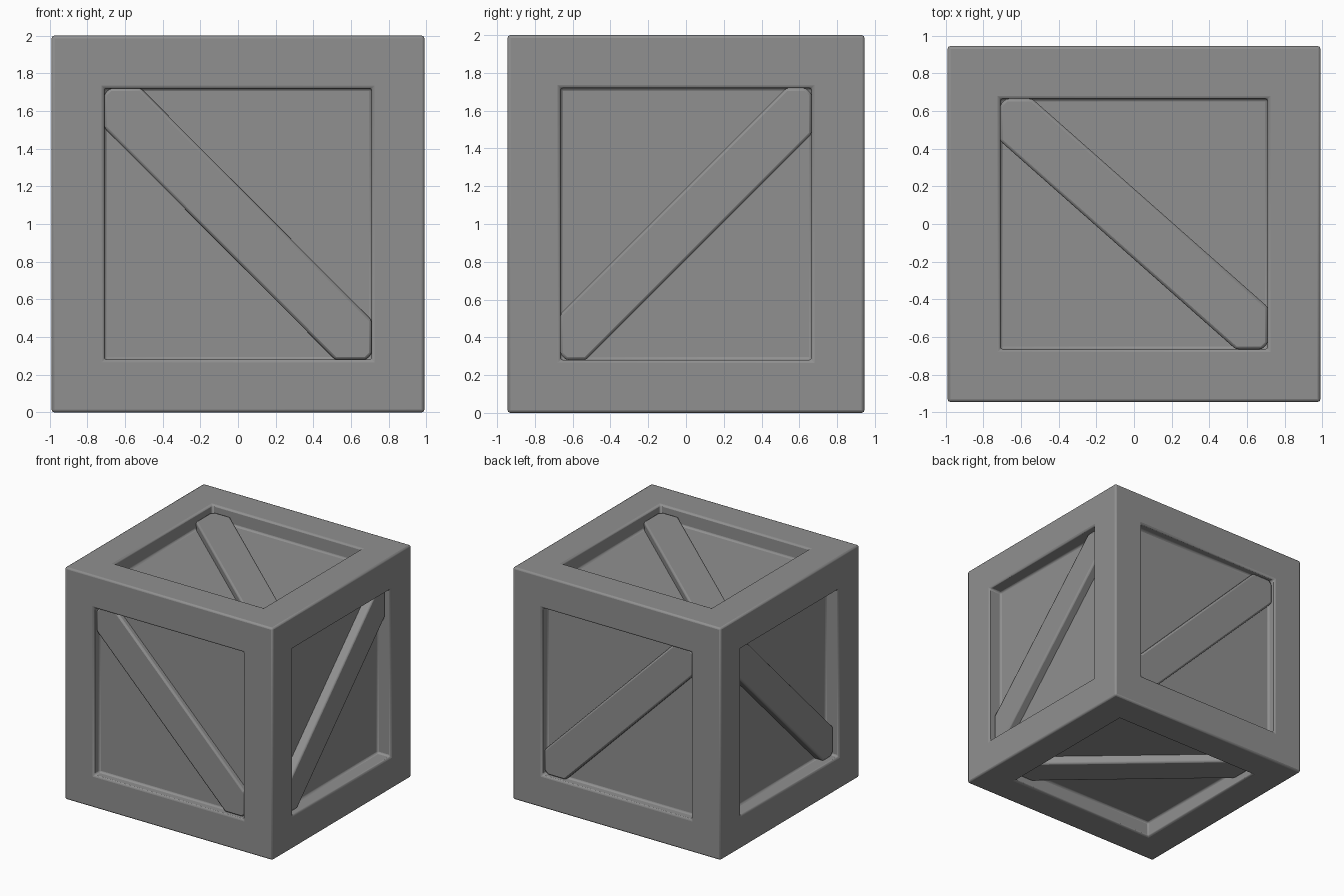
import bpy, bmesh, math
from mathutils import Matrix, Vector

HX, HY, HZ = 0.99, 0.945, 1.0      # half sizes of the crate
BORDER = 0.28                      # width of the frame boards
DEPTHS = Vector((0.125, 0.075, 0.13))   # panel recess on the x, y and z sides
GAPS = Vector((0.05, 0.03, 0.06))       # brace front below the frame front

if "Cube" in bpy.data.objects:
    bpy.data.objects.remove(bpy.data.objects["Cube"], do_unlink=True)

grey = bpy.data.materials.new("plain_grey")
grey.use_nodes = True
colour = (0.28, 0.28, 0.28, 1)
grey.diffuse_color = colour
grey.node_tree.nodes["Principled BSDF"].inputs["Base Color"].default_value = colour


def along(values, normal):
    """Pick the value that belongs to the axis of a side."""
    return sum(v * abs(n) for v, n in zip(values, normal))


def finish(name, bm, bevel):
    """Turn a bmesh into a named object with softened edges."""
    bmesh.ops.recalc_face_normals(bm, faces=bm.faces[:])
    mesh = bpy.data.meshes.new(name)
    bm.to_mesh(mesh)
    bm.free()
    mesh.materials.append(grey)
    obj = bpy.data.objects.new(name, mesh)
    bpy.context.collection.objects.link(obj)
    mod = obj.modifiers.new("soft_edges", "BEVEL")
    mod.width = bevel
    mod.segments = 2
    mod.limit_method = "ANGLE"
    bpy.ops.object.select_all(action="DESELECT")
    obj.select_set(True)
    bpy.context.view_layer.objects.active = obj
    bpy.ops.object.shade_smooth_by_angle(angle=math.radians(40))


# Crate body: a box with a recessed panel on every side
bm = bmesh.new()
bmesh.ops.create_cube(bm, size=2)
bmesh.ops.scale(bm, vec=(HX, HY, HZ), verts=bm.verts)
bmesh.ops.translate(bm, vec=(0, 0, HZ), verts=bm.verts)
panels = bm.faces[:]
bmesh.ops.inset_individual(bm, faces=panels, thickness=BORDER, use_even_offset=True)
for panel in panels:
    normal = panel.normal.copy()
    new = bmesh.ops.extrude_discrete_faces(bm, faces=[panel])["faces"][0]
    bmesh.ops.translate(bm, vec=normal * -along(DEPTHS, normal), verts=new.verts)
finish("crate_body", bm, 0.015)


def brace(name, u, v, n, hu, hv, hn, a, b):
    """Diagonal board from the (-u, +v) corner to the (+u, -v) corner."""
    w, h = hu - BORDER, hv - BORDER
    c = 0.03
    base = hn - along(DEPTHS, n) - 0.02
    front = hn - along(GAPS, n)
    half = [(-w, h - b), (-w, h - c), (-w + c, h), (-w + a, h)]
    outline = half + [(-x, -y) for x, y in half]
    bm = bmesh.new()
    face = bm.faces.new([bm.verts.new((x, y, base)) for x, y in outline])
    top = bmesh.ops.extrude_face_region(bm, geom=[face])["geom"]
    bmesh.ops.translate(bm, vec=(0, 0, front - base),
                        verts=[g for g in top if isinstance(g, bmesh.types.BMVert)])
    turn = Matrix((u, v, n)).transposed().to_4x4()
    bmesh.ops.transform(bm, matrix=Matrix.Translation((0, 0, HZ)) @ turn, verts=bm.verts)
    finish(name, bm, 0.015)


# Diagonal braces, the same slant on opposite sides
X, Y, Z = Vector((1, 0, 0)), Vector((0, 1, 0)), Vector((0, 0, 1))
for sign, names in ((1, ("back", "left", "top")), (-1, ("front", "right", "bottom"))):
    brace(names[0] + "_brace", X, Z, Y * sign, HX, HZ, HY, 0.195, 0.21)
    brace(names[1] + "_brace", -Y, Z, X * sign, HY, HZ, HX, 0.135, 0.245)
    brace(names[2] + "_brace", X, Y, Z * sign, HX, HY, HZ, 0.17, 0.225)
